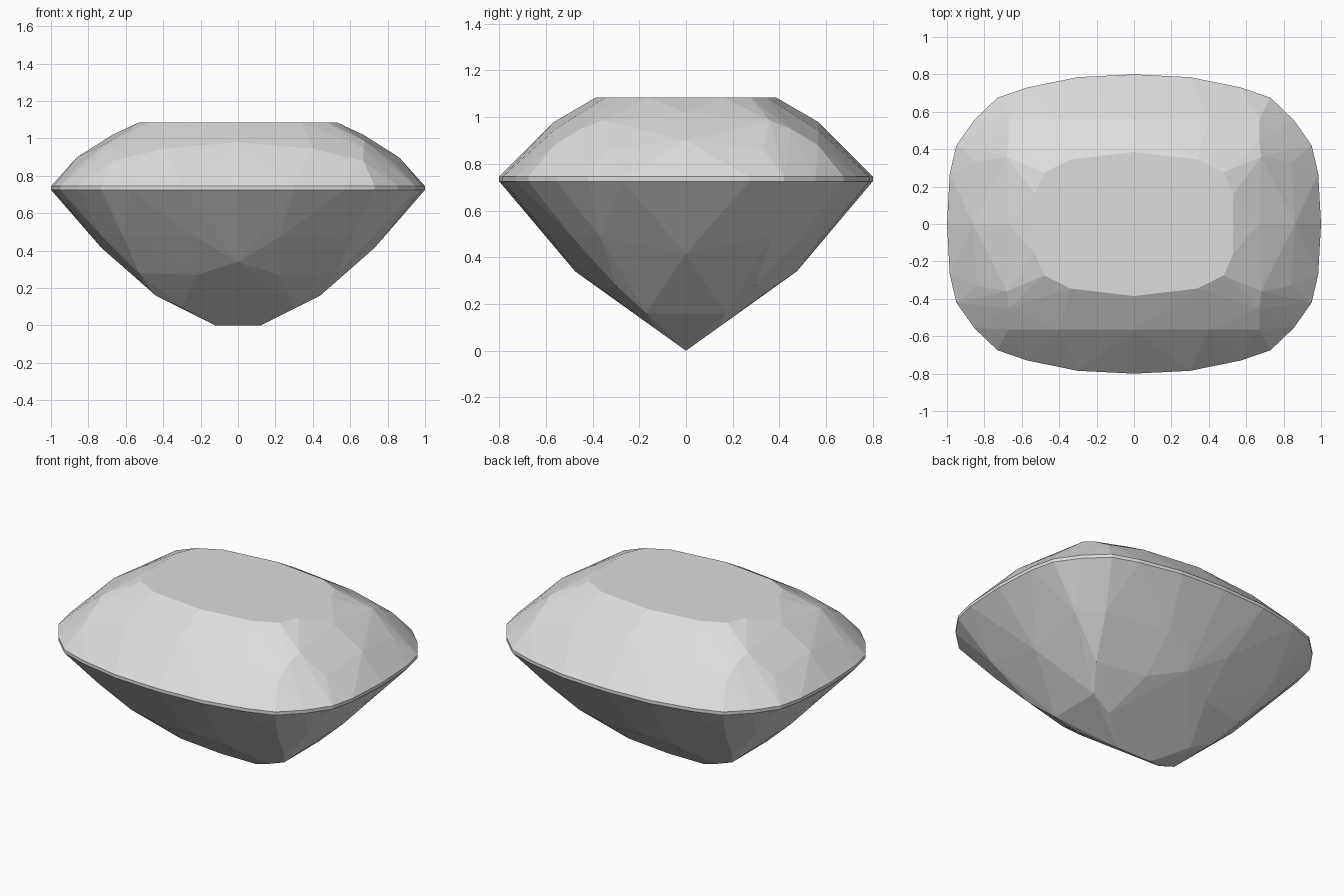
import bpy
import bmesh
import math

cube = bpy.data.objects.get("Cube")
if cube:
    bpy.data.objects.remove(cube, do_unlink=True)

stone = bpy.data.materials.new("stone_grey")
stone.use_nodes = True
colour = (0.72, 0.72, 0.72, 1)
stone.diffuse_color = colour
stone.node_tree.nodes["Principled BSDF"].inputs["Base Color"].default_value = colour

TABLE, GIRDLE_TOP, GIRDLE_LOW = 1.085, 0.745, 0.725

# One quarter of each outline; the other quarters are mirrored
table = [(0, .385), (.34, .345), (.48, .275), (.53, .16)]
girdle = [(1, 0), (.985, .27), (.95, .42), (.855, .555),
          (.73, .675), (.57, .73), (.3, .785), (0, .8)]

# Facet corners of the crown: long side, corner, short side
crown = [(0, .565, .98), (.2, .64, .89), (.4, .565, .945),
         (.67, .565, .88), (.67, .45, .95), (.68, .36, .985),
         (.67, 0, 1.02), (.86, 0, .9), (.84, .33, .865)]

# Facet corners of the pavilion: keel, lower, middle and upper rows
pavilion = [(.12, 0, 0), (.3, .14, .1), (.44, .17, .16),
            (.22, .37, .27), (.53, .3, .28), (0, .475, .34),
            (.73, 0, .415), (.22, .57, .47), (.62, .49, .49), (.74, .37, .49)]


def quarter_points():
    yield from ((x, y, TABLE) for x, y in table)
    for z in (GIRDLE_TOP, GIRDLE_LOW):
        yield from ((x, y, z) for x, y in girdle)
    yield from crown
    yield from pavilion


def mirrored(points):
    return sorted({(x * sx, y * sy, z) for x, y, z in points
                   for sx in (-1, 1) for sy in (-1, 1)})


# Span flat facets between all the corners
bm = bmesh.new()
for p in mirrored(quarter_points()):
    bm.verts.new(p)
hull = bmesh.ops.convex_hull(bm, input=bm.verts[:])
loose = {g for g in hull["geom_interior"] + hull["geom_unused"]
         if isinstance(g, bmesh.types.BMVert)}
bmesh.ops.delete(bm, geom=list(loose), context="VERTS")
bmesh.ops.dissolve_limit(bm, angle_limit=math.radians(0.5),
                         verts=bm.verts[:], edges=bm.edges[:])
bmesh.ops.recalc_face_normals(bm, faces=bm.faces[:])

mesh = bpy.data.meshes.new("cushion_cut_gem")
bm.to_mesh(mesh)
bm.free()
mesh.materials.append(stone)
gem = bpy.data.objects.new("cushion_cut_gem", mesh)
bpy.context.collection.objects.link(gem)
